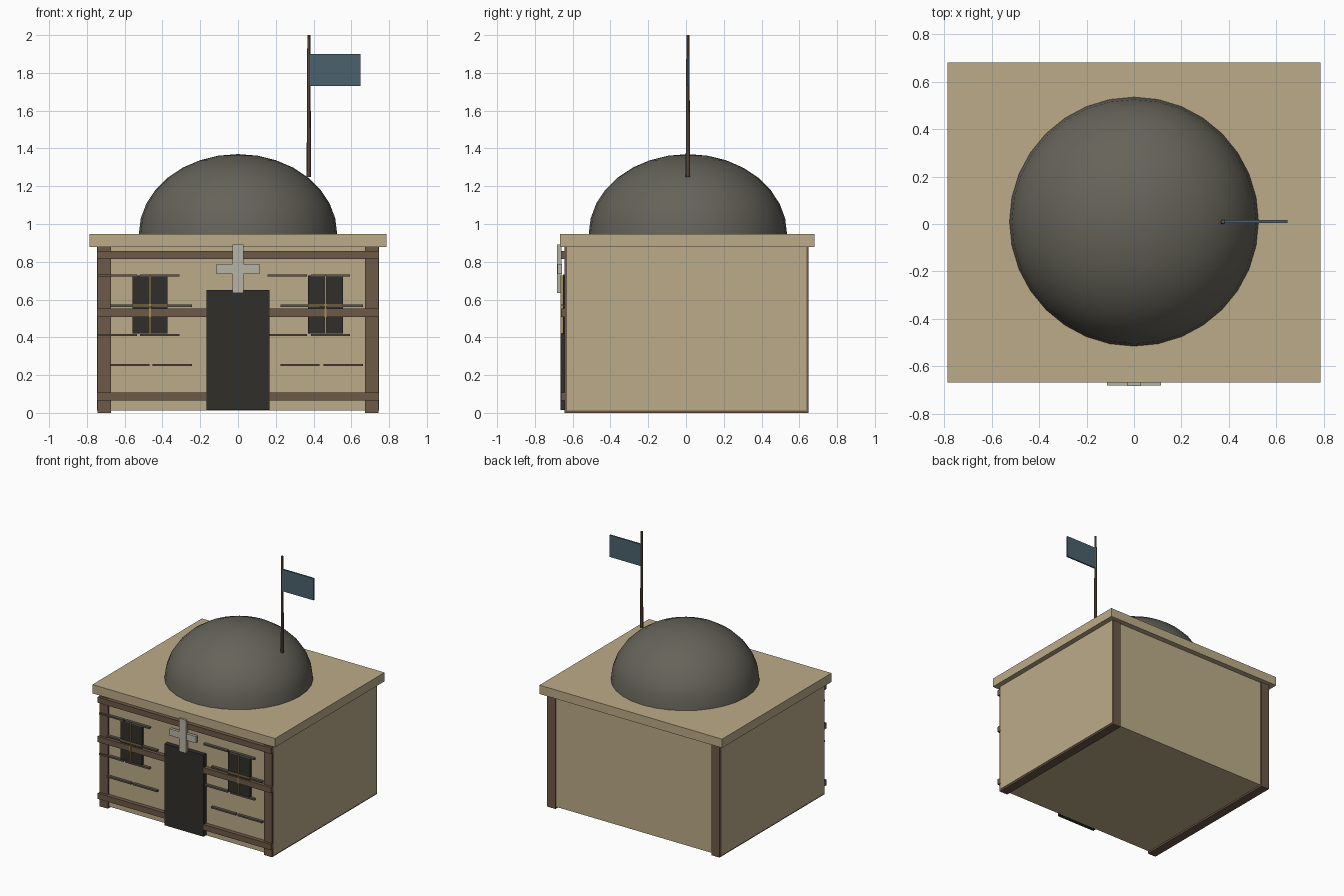
import bpy, math

if "Cube" in bpy.data.objects:
    bpy.data.objects.remove(bpy.data.objects["Cube"])


def material(name, rgb):
    m = bpy.data.materials.new(name)
    m.diffuse_color = (*rgb, 1)
    m.use_nodes = True
    m.node_tree.nodes["Principled BSDF"].inputs["Base Color"].default_value = m.diffuse_color
    return m


PLASTER = material("plaster", (0.50, 0.41, 0.25))
TIMBER = material("timber", (0.15, 0.10, 0.065))
DARK = material("dark", (0.03, 0.028, 0.024))
SEAM = material("seam", (0.11, 0.095, 0.075))
GOLD = material("brass", (0.40, 0.27, 0.10))
DOME = material("dome_grey", (0.13, 0.125, 0.10))
STONE = material("pale_stone", (0.47, 0.45, 0.38))
CLOTH = material("cloth", (0.07, 0.12, 0.15))


def box(name, x, y, z, mat):
    """Box given by its (min, max) along each axis."""
    c = [(a + b) / 2 for a, b in (x, y, z)]
    bpy.ops.mesh.primitive_cube_add(size=1, location=c)
    o = bpy.context.object
    o.name = name
    o.scale = [b - a for a, b in (x, y, z)]
    bpy.ops.object.transform_apply(location=False, rotation=False, scale=True)
    o.data.materials.append(mat)
    return o


YC = 0.01       # building centre in y
FRONT = -0.63   # front wall plane

# walls and overhanging roof slab
box("walls", (-0.747, 0.747), (FRONT, 0.638), (0.013, 0.88), PLASTER)
box("roof_slab", (-0.787, 0.787), (-0.668, 0.68), (0.878, 0.947), PLASTER)

# side frames show as corner posts at front and back
for side, s in (("left", -1), ("right", 1)):
    x = sorted((s * 0.672, s * 0.743))
    box(side + "_frame", x, (-0.642, 0.648), (0, 0.88), TIMBER)

# horizontal beams across the front
for i, z in enumerate((0.087, 0.53, 0.836)):
    box(f"front_beam_{i}", (-0.747, 0.747), (-0.662, FRONT), (z - 0.022, z + 0.022), TIMBER)

# door
box("door", (-0.168, 0.168), (-0.665, FRONT + 0.01), (0.015, 0.65), DARK)

# windows with crossed bars
for side, x in (("left", -0.466), ("right", 0.464)):
    box(side + "_window", (x - 0.093, x + 0.093), (-0.65, FRONT + 0.01), (0.42, 0.727), DARK)
    box(side + "_window_upright", (x - 0.005, x + 0.005), (-0.664, -0.645), (0.42, 0.727), GOLD)
    box(side + "_window_crossbar", (x - 0.093, x + 0.093), (-0.66, -0.645), (0.566, 0.576), GOLD)

# staggered masonry seams
for row, z in enumerate((0.253, 0.412, 0.567, 0.727)):
    shift = -0.067 if row in (1, 3) else 0
    for col, x in enumerate((-0.573, -0.348, 0.328, 0.557)):
        x += shift
        box(f"seam_{row}_{col}", (x - 0.104, x + 0.104), (-0.652, FRONT + 0.01),
            (z - 0.006, z + 0.006), SEAM)

# cross above the door
box("cross_upright", (-0.03, 0.03), (-0.682, -0.66), (0.634, 0.892), STONE)
box("cross_arm", (-0.113, 0.113), (-0.68, -0.657), (0.735, 0.787), STONE)

# flattened dome
bpy.ops.mesh.primitive_uv_sphere_add(segments=32, ring_count=16, radius=1, location=(0, YC, 0.947))
dome = bpy.context.object
dome.name = "dome"
dome.scale = (0.525, 0.525, 0.423)
bpy.ops.object.transform_apply(location=False, rotation=False, scale=True)
# keep only the upper half
import bmesh
bm = bmesh.new()
bm.from_mesh(dome.data)
bmesh.ops.delete(bm, geom=[v for v in bm.verts if v.co.z < -0.001], context='VERTS')
bm.to_mesh(dome.data)
bm.free()
dome.data.materials.append(DOME)
bpy.ops.object.shade_smooth_by_angle(angle=math.radians(40))

# flagpole and flag
bpy.ops.mesh.primitive_cone_add(vertices=8, radius1=0.012, radius2=0.008, depth=0.75,
                                location=(0.375, YC, 1.625))
pole = bpy.context.object
pole.name = "flagpole"
pole.data.materials.append(TIMBER)
box("flag", (0.378, 0.648), (YC - 0.006, YC + 0.006), (1.73, 1.9), CLOTH)
